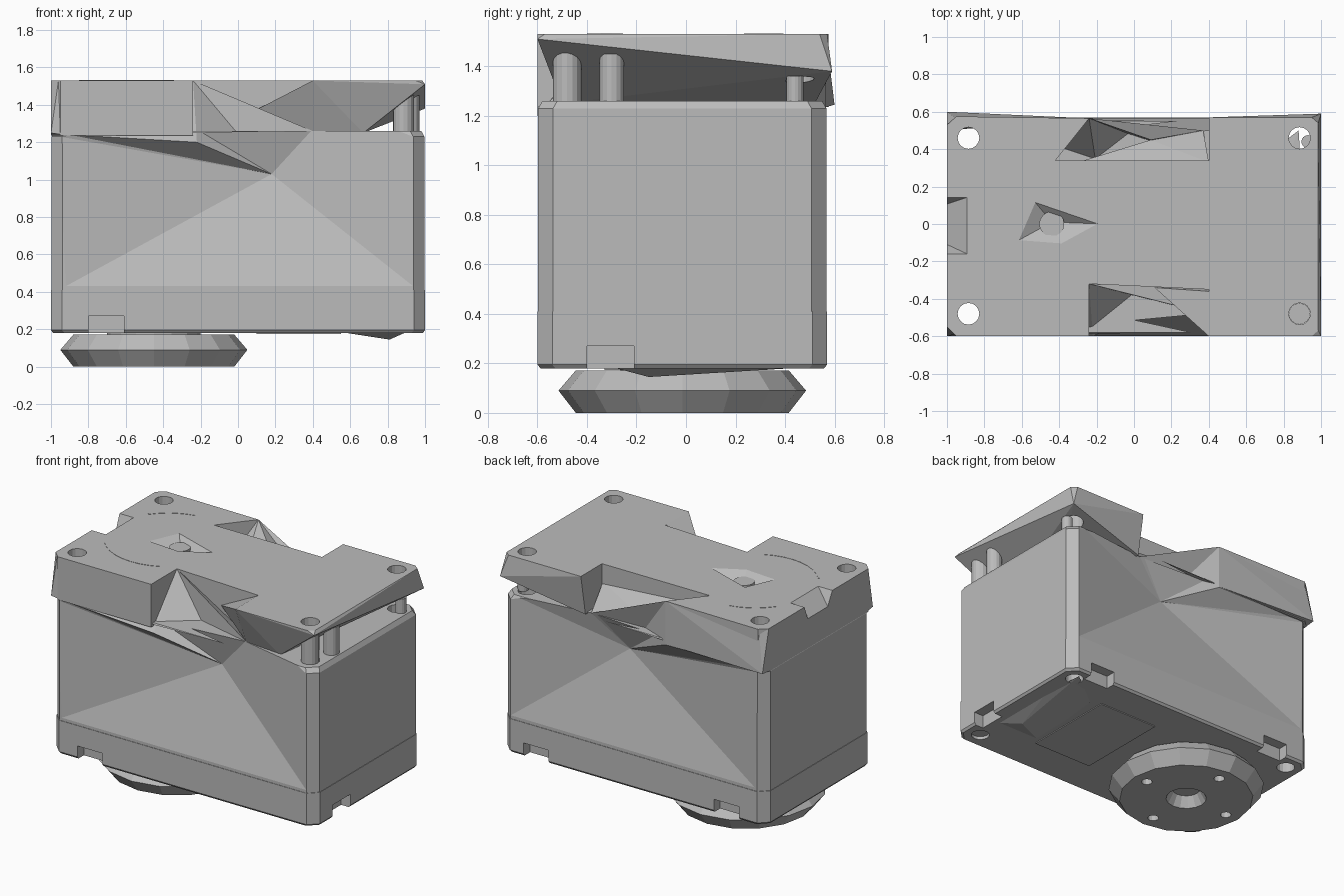
import bpy, bmesh, math

if "Cube" in bpy.data.objects:
    bpy.data.objects.remove(bpy.data.objects["Cube"])

grey = bpy.data.materials.new("plain_grey")
grey.use_nodes = True
grey.diffuse_color = (0.5, 0.5, 0.5, 1)
grey.node_tree.nodes["Principled BSDF"].inputs["Base Color"].default_value = (0.5, 0.5, 0.5, 1)


def finish(name, bm):
    bmesh.ops.recalc_face_normals(bm, faces=bm.faces)
    mesh = bpy.data.meshes.new(name)
    bm.to_mesh(mesh)
    bm.free()
    mesh.materials.append(grey)
    ob = bpy.data.objects.new(name, mesh)
    bpy.context.scene.collection.objects.link(ob)
    return ob


def hull(name, points):
    bm = bmesh.new()
    for p in points:
        bm.verts.new(p)
    res = bmesh.ops.convex_hull(bm, input=bm.verts)
    inner = [g for g in res["geom_interior"] if isinstance(g, bmesh.types.BMVert)]
    bmesh.ops.delete(bm, geom=inner, context="VERTS")
    bmesh.ops.dissolve_limit(bm, angle_limit=0.01, verts=bm.verts, edges=bm.edges)
    return finish(name, bm)


def prism(name, outline, z0, z1):
    bm = bmesh.new()
    low = [bm.verts.new((x, y, z0)) for x, y in outline]
    top = [bm.verts.new((x, y, z1)) for x, y in outline]
    bm.faces.new(low)
    bm.faces.new(top)
    n = len(low)
    for i in range(n):
        j = (i + 1) % n
        bm.faces.new((low[i], low[j], top[j], top[i]))
    return finish(name, bm)


def box(name, x0, x1, y0, y1, z0, z1):
    return prism(name, [(x0, y0), (x1, y0), (x1, y1), (x0, y1)], z0, z1)


def rod(name, x, y, r, z0, z1, sides=16):
    ring = [(x + r * math.cos(math.tau * i / sides), y + r * math.sin(math.tau * i / sides))
            for i in range(sides)]
    return prism(name, ring, z0, z1)


def chamfered(inset, cut):
    # rectangle outline of the case with cut corners
    x, y0, y1 = 1 - inset, -0.6 + inset, 0.57 - inset
    return [(-x, y0 + cut), (-x + cut, y0), (x - cut, y0), (x, y0 + cut),
            (x, y1 - cut), (x - cut, y1), (-x + cut, y1), (-x, y1 - cut)]


def carve(targets, cutters):
    for ob in targets:
        for c in cutters:
            m = ob.modifiers.new("cut", "BOOLEAN")
            m.operation, m.solver, m.object = "DIFFERENCE", "EXACT", c
        bpy.context.view_layer.update()
        dg = bpy.context.evaluated_depsgraph_get()
        mesh = bpy.data.meshes.new_from_object(ob.evaluated_get(dg))
        ob.modifiers.clear()
        ob.data = mesh
        mesh.materials.clear()
        mesh.materials.append(grey)
    for c in cutters:
        bpy.data.objects.remove(c)


def shell(name, levels):
    return hull(name, [(x, y, z) for z, inset in levels for x, y in chamfered(inset, 0.06)])


# Case: main housing and bottom cover
housing = shell("housing", [(0.41, 0.003), (1.23, 0.003), (1.26, 0.02)])
cover = shell("bottom_cover", [(0.18, 0.012), (0.195, 0), (0.41, 0)])

# Long walls fold inwards to a point below each notch
front_tip, back_tip = (0.18, -0.43, 1.03), (0.13, 0.42, 1.05)
front_rim, back_rim = (0.4, -0.48, 1.26), (0.37, 0.5, 1.26)
dents = []
for tip, rim, y in ((front_tip, front_rim, -0.6), (back_tip, back_rim, 0.57)):
    dents.append(hull("dent", [tip, (rim[0], rim[1], 1.27), (-0.98, y, 1.235), (0.95, y, 1.27),
                               (0.95, y, 0.42), (-0.94, y, 0.42)]))
carve([housing], dents)

# Top cap: solid end with bridge, and the undercut end
outline = [(-1, -0.55), (-0.95, -0.6), (-0.24, -0.6), (-0.24, -0.32), (0.4, -0.35),
           (0.4, 0.34), (-0.42, 0.34), (-0.24, 0.565), (-0.95, 0.575), (-1, 0.53)]
cap = prism("cap_bridge", outline, 1.235, 1.53)
cap_end = hull("cap_end", [
    (0.4, -0.6, 1.53), (0.95, -0.6, 1.53), (0.985, -0.57, 1.53), (0.985, 0.54, 1.53),
    (0.95, 0.57, 1.53), (0.4, 0.57, 1.53), (1, -0.6, 1.51), (1, 0.59, 1.38),
    front_rim, (0.67, -0.5, 1.25), (0.62, 0, 1.25), (0.4, 0.52, 1.25)])
hull("cap_back_flare", [(-0.24, 0.565, 1.53), (-0.95, 0.565, 1.53), (-1, 0.53, 1.53),
                        (-1, 0.6, 1.245), (-0.24, 0.565, 1.235), (-1, 0.5, 1.235)])
hull("cap_front_flare", [(-0.96, -0.59, 1.53), (-1, -0.55, 1.53), (-1, -0.6, 1.25),
                         (-0.9, -0.6, 1.235), (-1, -0.5, 1.235)])

# Sloped webs folding down through the notches
front_top, back_top = (-0.24, -0.32, 1.53), (-0.24, 0.565, 1.53)
hull("front_web", [front_top, front_tip, (-0.22, -0.6, 1.2), (-0.9, -0.6, 1.24), (-0.2, -0.2, 1.2)])
hull("front_web_rim", [front_top, front_tip, front_rim, (0.1, -0.1, 1.2)])
hull("notch_gusset", [(0.4, -0.36, 1.53), (0.4, -0.6, 1.53), front_rim,
                      (0.11, -0.34, 1.38), (0.4, -0.3, 1.26)])
hull("back_web", [back_top, back_tip, (-0.24, 0.565, 1.23), (-0.9, 0.565, 1.24), (-0.2, 0.3, 1.2)])
hull("back_web_rim", [back_top, back_tip, back_rim, (0.09, 0.45, 1.36)])
hull("back_valley", [(0.09, 0.45, 1.34), (-0.3, 0.33, 1.45), (0.4, 0.33, 1.4), back_rim,
                     (-0.1, 0.33, 1.15)])

# Clip pockets along the lower edge
clips = [box("clip", x - 0.095, x + 0.095, y - 0.07, y + 0.07, 0.1, 0.27)
         for x, y in [(-0.705, -0.6), (-0.705, 0.57), (0.74, 0.57)]]
carve([cover], clips + [box("clip", 0.93, 1.1, -0.4, -0.21, 0.1, 0.27)])

# Corner screw holes run through the whole case
corners = [(sx * 0.885, y) for sx in (-1, 1) for y in (-0.48, 0.46)]
carve([housing, cover, cap, cap_end],
      [rod("hole", x, y, 0.058, 0.1, 1.6) for x, y in corners])

# Cable notch and shallow pit in the cap
carve([cap], [
    hull("cable", [(-1.02, -0.17, 1.55), (-0.87, -0.17, 1.55), (-0.87, 0.15, 1.55),
                   (-1.02, 0.15, 1.55), (-1.02, -0.1, 1.42), (-1.02, 0.1, 1.42)]),
    hull("pit", [(-0.54, 0.13, 1.54), (-0.16, 0, 1.54), (-0.38, -0.12, 1.54),
                 (-0.64, -0.1, 1.54), (-0.44, 0.01, 1.46)])])
rod("pivot_screw", -0.44, 0, 0.067, 1.3, 1.505)

# Faint arc ribs on the cap
for name, a0, a1 in (("back_arc", 1.75, 2.5), ("front_arc", 3.85, 5.2)):
    arc = []
    for r, order in ((0.4, 1), (0.39, -1)):
        arc += [(-0.53 + r * math.cos(a0 + (a1 - a0) * i / 8), r * math.sin(a0 + (a1 - a0) * i / 8))
                for i in range(9)][::order]
    prism(name, arc, 1.525, 1.532)

# Pillars under the open end of the cap
rod("screw_pillar", 0.885, -0.48, 0.057, 0.2, 1.46)
rod("side_pillar", 0.92, -0.3, 0.05, 1.2, 1.45)
rod("back_pillar", 0.93, 0.44, 0.035, 1.25, 1.36)

# Underside: slanted rib and thin label plate
hull("bottom_rib", [(0.55, -0.3, 0.185), (0.9, -0.3, 0.185), (0.81, -0.15, 0.145),
                    (0.62, 0.3, 0.175), (0.88, 0.5, 0.185), (0.9, 0.2, 0.185)])
box("label_plate", 0.1, 0.55, -0.33, 0.33, 0.174, 0.182)

# Output horn: faceted disc with a hub recess and bolt holes
bm = bmesh.new()
cx, cy, sides = -0.45, -0.015, 16
rings = [[bm.verts.new((cx + r * math.cos(math.tau * i / sides),
                        cy + r * math.sin(math.tau * i / sides), z)) for i in range(sides)]
         for r, z in ((0.09, 0.07), (0.13, 0), (0.43, 0), (0.5, 0.09), (0.43, 0.172))]
for a, b in zip(rings, rings[1:]):
    for i in range(sides):
        j = (i + 1) % sides
        bm.faces.new((a[i], a[j], b[j], b[i]))
bm.faces.new(rings[0])
bm.faces.new(rings[-1])
horn = finish("output_horn", bm)
carve([horn], [rod("bolt", cx + 0.33 * math.cos(a), cy + 0.33 * math.sin(a), 0.035, -0.1, 0.12, 12)
               for a in (math.pi * k / 2 for k in range(4))])
rod("output_shaft", cx, cy, 0.25, 0.15, 0.25)
